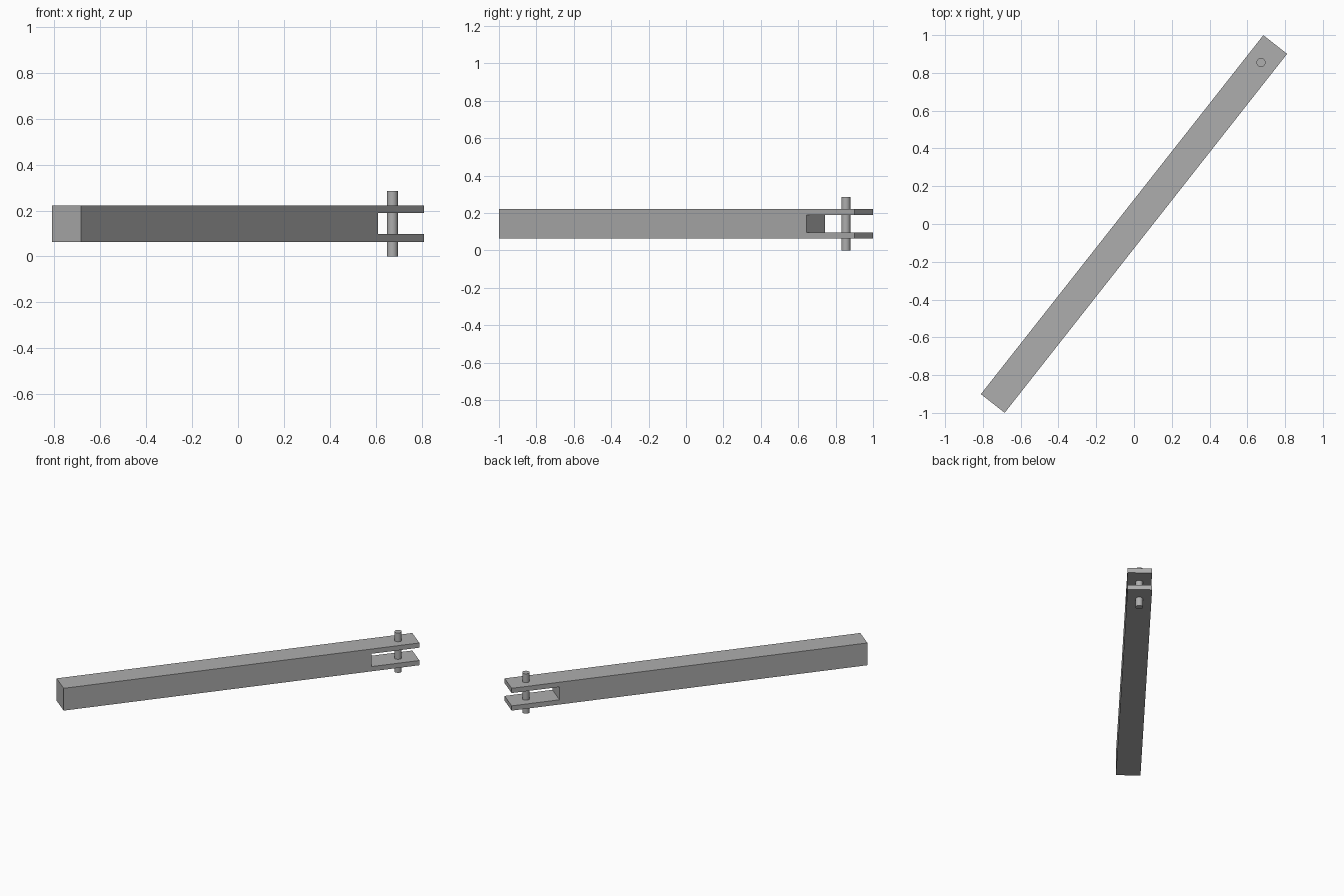
import bpy
import bmesh
from math import radians
from mathutils import Matrix

cube = bpy.data.objects.get("Cube")
if cube:
    bpy.data.objects.remove(cube, do_unlink=True)

# One plain grey for everything
grey = bpy.data.materials.new("plain grey")
grey.use_nodes = True
colour = (0.42, 0.42, 0.42, 1)
grey.diffuse_color = colour
grey.node_tree.nodes["Principled BSDF"].inputs["Base Color"].default_value = colour

ANGLE = radians(51.8)
HALF_LENGTH, HALF_WIDTH = 1.209, 0.08
MID_Z, HALF_HEIGHT, HALF_GAP = 0.143, 0.08, 0.046
SLOT_START = HALF_LENGTH - 0.325
PIN_OFFSET = HALF_LENGTH - 0.121
TURN = Matrix.Translation((0, 0, MID_Z)) @ Matrix.Rotation(ANGLE, 4, "Z")


def finish(name, bm):
    bm.transform(TURN)
    bmesh.ops.recalc_face_normals(bm, faces=bm.faces)
    mesh = bpy.data.meshes.new(name)
    bm.to_mesh(mesh)
    bm.free()
    mesh.materials.append(grey)
    obj = bpy.data.objects.new(name, mesh)
    bpy.context.collection.objects.link(obj)
    return obj


# Forked bar: side profile with an open slot, extruded across its width
upper = [(-HALF_LENGTH, HALF_HEIGHT), (HALF_LENGTH, HALF_HEIGHT),
         (HALF_LENGTH, HALF_GAP), (SLOT_START, HALF_GAP)]
profile = upper + [(x, -z) for x, z in reversed(upper)]
bm = bmesh.new()
side = bm.faces.new([bm.verts.new((x, -HALF_WIDTH, z)) for x, z in profile])
walls = bmesh.ops.extrude_face_region(bm, geom=[side])["geom"]
bmesh.ops.translate(bm, vec=(0, 2 * HALF_WIDTH, 0),
                    verts=[v for v in walls if isinstance(v, bmesh.types.BMVert)])
finish("forked_bar", bm)

# Round pin through both prongs
bm = bmesh.new()
bmesh.ops.create_cone(bm, cap_ends=True, segments=32, radius1=0.024, radius2=0.024,
                      depth=2 * MID_Z, matrix=Matrix.Translation((PIN_OFFSET, 0, 0)))
pin = finish("hinge_pin", bm)
bpy.ops.object.select_all(action="DESELECT")
pin.select_set(True)
bpy.context.view_layer.objects.active = pin
bpy.ops.object.shade_smooth_by_angle(angle=radians(30))
